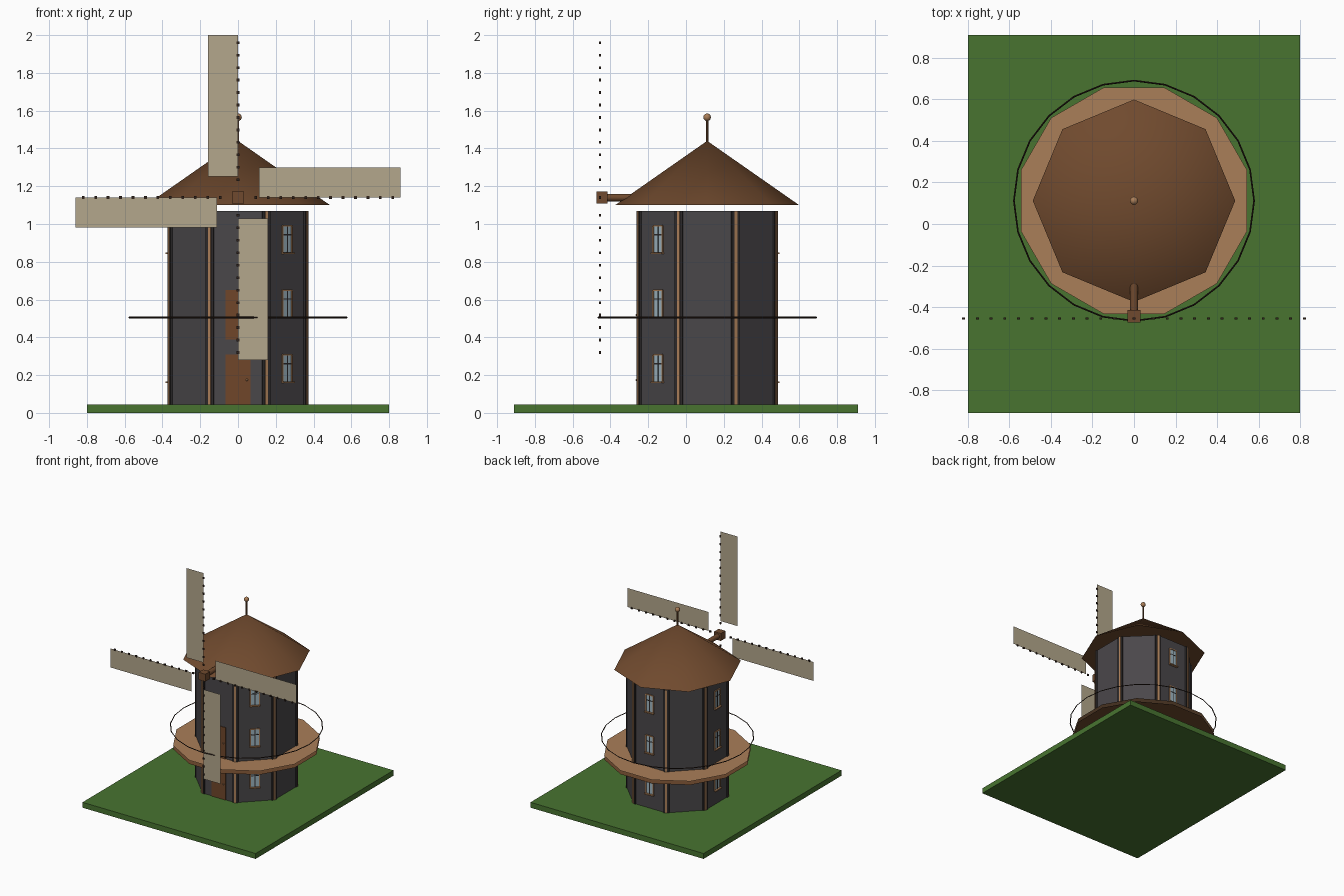
import bpy, bmesh, math
from mathutils import Matrix, Vector

if "Cube" in bpy.data.objects:
    bpy.data.objects.remove(bpy.data.objects["Cube"])

CY = 0.112            # tower axis in y
AP = 0.365            # tower apothem


def mat(name, r, g, b):
    lin = [((c / 255 + 0.055) / 1.055) ** 2.4 if c > 10 else c / 3294 for c in (r, g, b)]
    m = bpy.data.materials.new(name)
    m.diffuse_color = (*lin, 1)
    m.use_nodes = True
    m.node_tree.nodes["Principled BSDF"].inputs["Base Color"].default_value = m.diffuse_color
    return m


GRASS = mat("grass green", 72, 116, 48)
WALL = mat("charcoal wall", 74, 71, 74)
TRIM = mat("dark trim", 44, 41, 42)
WOOD = mat("roof brown", 112, 74, 46)
DOOR = mat("door brown", 112, 70, 42)
TAN = mat("deck tan", 170, 126, 88)
SAIL = mat("sail canvas", 180, 167, 140)
GLASS = mat("window glass", 160, 184, 196)
IRON = mat("dark iron", 48, 34, 26)


def finish(name, bm, m):
    me = bpy.data.meshes.new(name)
    bm.to_mesh(me)
    bm.free()
    me.materials.append(m)
    ob = bpy.data.objects.new(name, me)
    bpy.context.collection.objects.link(ob)
    return ob


def boxes(name, items, m):
    """items: (matrix, size, centre) joined into one object"""
    bm = bmesh.new()
    for mx, size, c in items:
        bmesh.ops.create_cube(bm, size=1, matrix=mx @ Matrix.Translation(c) @ Matrix.Diagonal((*size, 1)))
    return finish(name, bm, m)


def cone(name, n, r1, r2, z0, z1, m, turn=0.0, mx=None):
    bm = bmesh.new()
    base = mx or Matrix.Translation((0, CY, (z0 + z1) / 2))
    bmesh.ops.create_cone(bm, cap_ends=True, segments=n, radius1=r1, radius2=r2,
                          depth=z1 - z0, matrix=base @ Matrix.Rotation(turn, 4, 'Z'))
    bmesh.ops.remove_doubles(bm, verts=bm.verts, dist=1e-5)
    return finish(name, bm, m)


def disc(name, n, r, z, m, turn):
    bm = bmesh.new()
    bmesh.ops.create_circle(bm, cap_ends=True, segments=n, radius=r,
                            matrix=Matrix.Translation((0, CY, z)) @ Matrix.Rotation(turn, 4, 'Z'))
    for f in bm.faces:
        if f.normal.z < 0:
            f.normal_flip()
    return finish(name, bm, m)


def ball(name, r, loc, m):
    bm = bmesh.new()
    bmesh.ops.create_uvsphere(bm, u_segments=12, v_segments=8, radius=r, matrix=Matrix.Translation(loc))
    for f in bm.faces:
        f.smooth = True
    return finish(name, bm, m)


def around(deg):
    """frame on the tower axis: local x points outward, y along the wall"""
    return Matrix.Translation((0, CY, 0)) @ Matrix.Rotation(math.radians(deg), 4, 'Z')


I = Matrix.Identity(4)

# ground and tower
boxes("ground_slab", [(I, (1.6, 1.82, 0.045), (0, 0, 0.0225))], GRASS)
cone("tower", 8, AP / math.cos(math.pi / 8), AP / math.cos(math.pi / 8), 0.045, 1.07, WALL, math.pi / 8)

# corner posts with a lighter strip
corners = [22.5 + 45 * k for k in range(8)]
boxes("corner_posts", [(around(a), (0.02, 0.045, 1.024), (0.386, 0, 0.557)) for a in corners], TRIM)
boxes("corner_strips", [(around(a), (0.02, 0.016, 1.024), (0.389, 0, 0.557)) for a in corners], TAN)

# roof
roof = cone("roof", 8, 0.487, 0.0, 1.10, 1.44, WOOD)
for f in roof.data.polygons:
    f.use_smooth = f.normal.z > 0
roof.data.set_sharp_from_angle(angle=math.radians(50))
cone("finial_rod", 8, 0.006, 0.006, 1.42, 1.56, WOOD)
ball("finial_ball", 0.02, (0, CY, 1.565), TAN)

# balcony: two thin sheets and a hoop rail
disc("balcony_deck", 12, 0.564, 0.388, TAN, math.radians(15))
disc("balcony_underside", 12, 0.564, 0.358, WOOD, math.radians(15))
bpy.ops.mesh.primitive_torus_add(location=(0, CY, 0.505), major_radius=0.578, minor_radius=0.004,
                                 major_segments=24, minor_segments=4)
rail = bpy.context.object
rail.name = "balcony_rail"
rail.data.materials.append(IRON)

# windows on three walls, three floors
frames, panes, bars = [], [], []
W, H = 0.07, 0.145
for a in (-45, 90, 180):
    mx = around(a)
    for z in (0.235, 0.577, 0.918):
        panes.append((mx, (0.006, W - 0.01, H - 0.01), (AP, 0, z)))
        for s in (-1, 1):
            frames.append((mx, (0.014, 0.009, H), (AP, s * W / 2, z)))
        frames.append((mx, (0.014, W, 0.008), (AP, 0, z + H / 2)))
        frames.append((mx, (0.03, W + 0.012, 0.009), (AP + 0.004, 0, z - H / 2)))
        bars.append((mx, (0.01, 0.006, H), (AP, 0, z)))
        bars.append((mx, (0.01, W - 0.01, 0.006), (AP, 0, z + 0.025)))
boxes("window_panes", panes, GLASS)
boxes("window_frames", frames, TAN)
boxes("window_bars", bars, TRIM)

# doors on the front wall
front = around(-90)
for name, z0, z1 in (("lower_door", 0.045, 0.31), ("balcony_door", 0.388, 0.65)):
    boxes(name, [(front, (0.01, 0.13, z1 - z0), (AP, 0, (z0 + z1) / 2))], DOOR)
    ball(name + "_knob", 0.006, (0.047, CY - AP - 0.008, z0 + 0.13), TAN)

# wind shaft and hub
HUB = Vector((0, -0.445, 1.14))
shaft_mx = Matrix.Translation((0, -0.325, 1.14)) @ Matrix.Rotation(math.pi / 2, 4, 'X')
shaft = cone("wind_shaft", 12, 0.02, 0.02, 0, 0.2, WOOD, 0, shaft_mx)
for f in shaft.data.polygons:
    f.use_smooth = len(f.vertices) == 4
boxes("sail_hub", [(I, (0.062, 0.06, 0.062), HUB)], WOOD)

# four flat sails with a row of pegs along each leading edge
pegs = []
for k, name in enumerate(("top", "left", "bottom", "right")):
    mx = Matrix.Translation((0, -0.455, 1.14)) @ Matrix.Rotation(-k * math.pi / 2, 4, 'Y')
    bm = bmesh.new()
    vs = [bm.verts.new(mx @ Vector(p)) for p in
          ((-0.158, 0, 0.112), (0, 0, 0.112), (0, 0, 0.86), (-0.158, 0, 0.86))]
    bm.faces.new(vs)
    finish(name + "_sail", bm, SAIL)
    pegs += [(mx, (0.014, 0.01, 0.014), (0, 0, 0.82 - 0.066 * i)) for i in range(12)]
boxes("sail_pegs", pegs, IRON)
